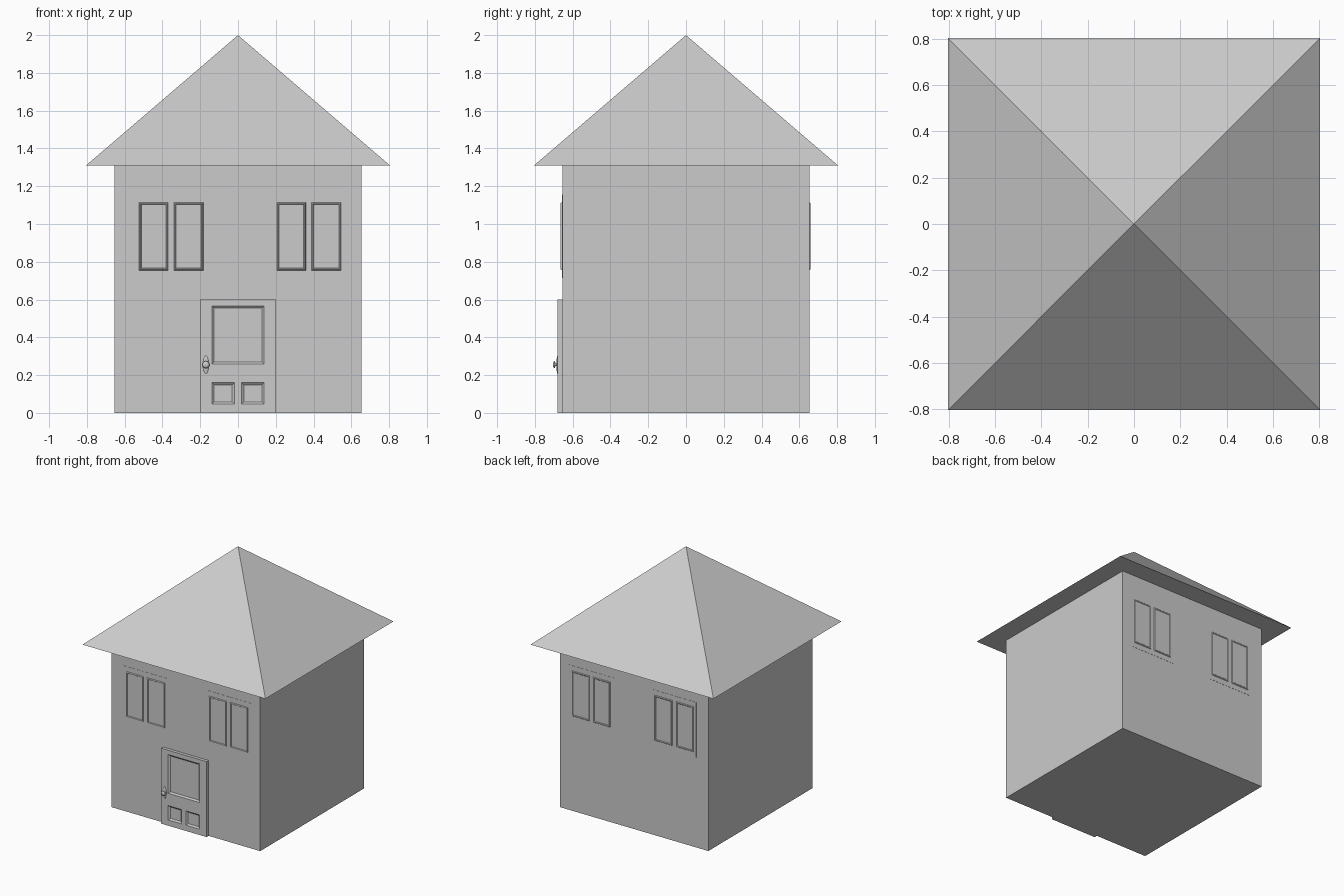
import bpy, bmesh
from math import pi
from mathutils import Matrix

if "Cube" in bpy.data.objects:
    bpy.data.objects.remove(bpy.data.objects["Cube"])


def make(name, bm):
    bmesh.ops.recalc_face_normals(bm, faces=bm.faces)
    mesh = bpy.data.meshes.new(name)
    bm.to_mesh(mesh)
    bm.free()
    ob = bpy.data.objects.new(name, mesh)
    bpy.context.collection.objects.link(ob)
    return ob


def stack(bm, x0, x1, z0, z1, levels):
    """Closed solid from nested rectangles; levels are (inset, y)."""
    rings = []
    for i, y in levels:
        rings.append([bm.verts.new((x, y, z)) for x, z in
                      ((x0 + i, z0 + i), (x1 - i, z0 + i), (x1 - i, z1 - i), (x0 + i, z1 - i))])
    for a, b in zip(rings, rings[1:]):
        for k in range(4):
            n = (k + 1) % 4
            bm.faces.new((a[k], a[n], b[n], b[k]))
    bm.faces.new(rings[0])
    bm.faces.new(rings[-1])


# walls
bm = bmesh.new()
stack(bm, -0.654, 0.654, 0, 1.31, [(0, -0.655), (0, 0.653)])
make("walls", bm)

# pyramid roof with flat underside
bm = bmesh.new()
base = [bm.verts.new((x, y, 1.31)) for x, y in
        ((-0.805, -0.805), (0.805, -0.805), (0.805, 0.805), (-0.805, 0.805))]
apex = bm.verts.new((0, 0, 2))
bm.faces.new(base)
for k in range(4):
    bm.faces.new((base[k], base[(k + 1) % 4], apex))
make("roof", bm)

# windows: thin backing plate with two moulded sashes, front and back
for label, sign, wall, lip in (("front", -1, 0.655, 0.664), ("back", 1, 0.653, 0.659)):
    for side, dx in (("left", 0), ("right", 0.729)):
        bm = bmesh.new()
        face = wall + 0.0015
        stack(bm, -0.548 + dx, -0.156 + dx, 0.715, 1.155,
              [(0, sign * (wall - 0.01)), (0, sign * face)])
        for x0, x1 in ((-0.523, -0.37), (-0.34, -0.183)):
            stack(bm, x0 + dx, x1 + dx, 0.755, 1.115,
                  [(0, sign * (wall - 0.005)), (0, sign * face), (0.004, sign * lip),
                   (0.008, sign * lip), (0.012, sign * (face + 0.001))])
        make(f"{label}_window_{side}", bm)

# door with three recessed panels
bm = bmesh.new()
stack(bm, -0.2, 0.2, 0, 0.6, [(0, -0.68), (0, -0.645)])
door = make("door", bm)
bm = bmesh.new()
for x0, x1, z0, z1 in ((-0.138, 0.138, 0.258, 0.566),
                       (-0.138, -0.019, 0.046, 0.16), (0.019, 0.138, 0.046, 0.16)):
    stack(bm, x0, x1, z0, z1, [(0, -0.7), (0, -0.68), (0.012, -0.67)])
cutter = make("door_panel_cutter", bm)
cutter.hide_render = True
cutter.hide_viewport = True
cut = door.modifiers.new("panels", 'BOOLEAN')
cut.operation = 'DIFFERENCE'
cut.object = cutter

# door knob: lathe profile of (radius, y)
bm = bmesh.new()
profile = [(0, -0.705), (0.012, -0.703), (0.019, -0.698), (0.016, -0.694),
           (0.007, -0.691), (0.007, -0.675), (0, -0.675)]
vs = [bm.verts.new((r, y, 0)) for r, y in profile]
es = [bm.edges.new(p) for p in zip(vs, vs[1:])]
bmesh.ops.spin(bm, geom=vs + es, cent=(0, 0, 0), axis=(0, 1, 0), angle=2 * pi, steps=20)
bmesh.ops.remove_doubles(bm, verts=bm.verts, dist=0.0005)
bmesh.ops.translate(bm, verts=bm.verts, vec=(-0.17, 0, 0.255))
knob = make("door_knob", bm)

# rounded plate behind the knob
bm = bmesh.new()
bmesh.ops.create_uvsphere(bm, u_segments=20, v_segments=12, radius=1,
                          matrix=Matrix.Translation((-0.17, -0.68, 0.255))
                          @ Matrix.Diagonal((0.015, 0.006, 0.048, 1)))
plate = make("knob_plate", bm)
for ob in (knob, plate):
    for p in ob.data.polygons:
        p.use_smooth = True
